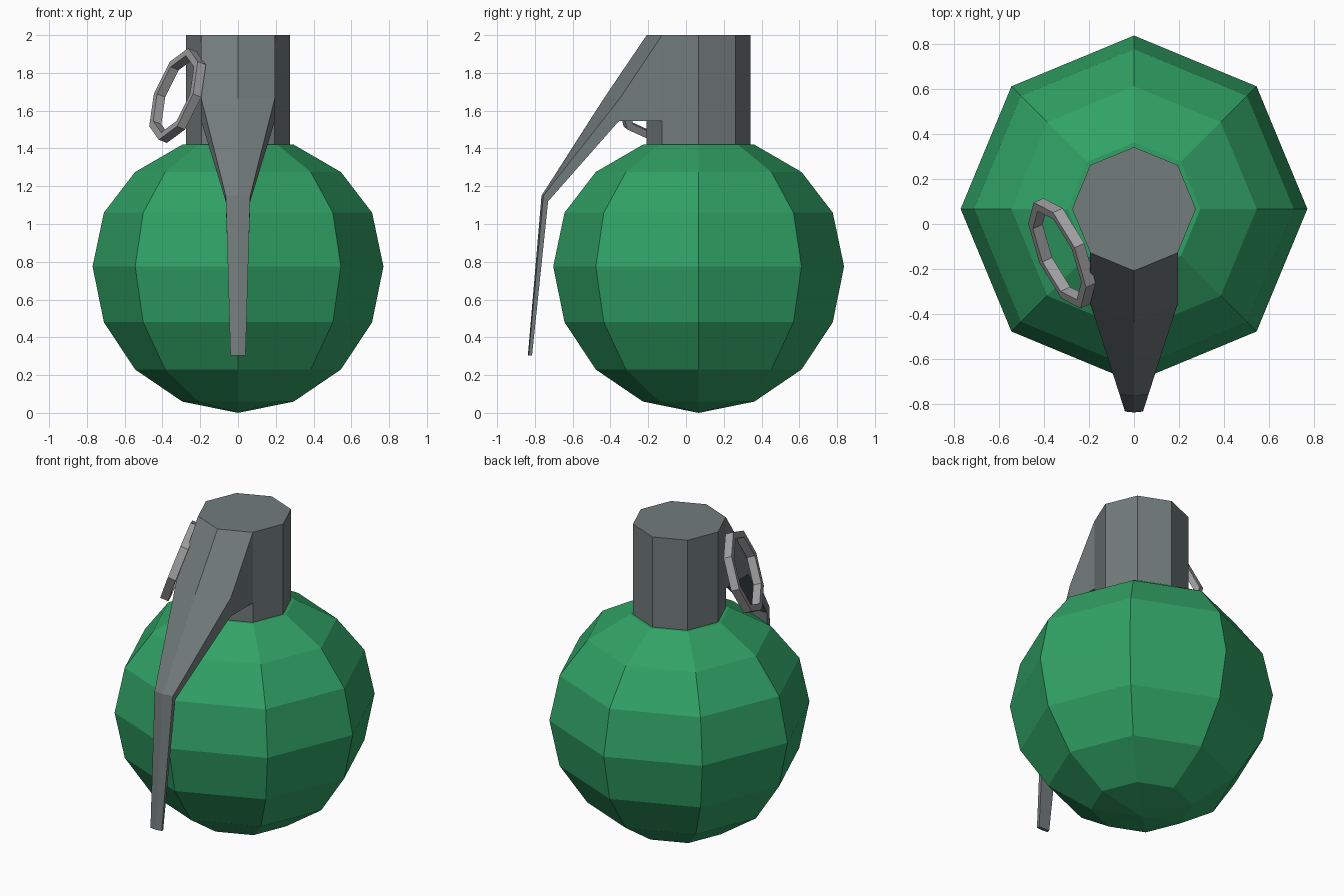
import bpy, bmesh
from math import cos, sin, pi
from mathutils import Matrix, Vector

if "Cube" in bpy.data.objects:
    bpy.data.objects.remove(bpy.data.objects["Cube"])

SIDES = 8
CENTRE_Y = 0.067


def material(name, rgb):
    m = bpy.data.materials.new(name)
    m.diffuse_color = (*rgb, 1)
    m.use_nodes = True
    m.node_tree.nodes["Principled BSDF"].inputs["Base Color"].default_value = m.diffuse_color
    return m


def finish(bm, name, mat):
    bmesh.ops.remove_doubles(bm, verts=bm.verts, dist=1e-4)
    bmesh.ops.recalc_face_normals(bm, faces=bm.faces)
    mesh = bpy.data.meshes.new(name)
    bm.to_mesh(mesh)
    bm.free()
    mesh.materials.append(mat)
    obj = bpy.data.objects.new(name, mesh)
    bpy.context.collection.objects.link(obj)
    return obj


def lathe(name, profile, mat, closed=False):
    """Turn a (radius, z) profile into an eight-sided solid."""
    bm = bmesh.new()
    verts = [bm.verts.new((r, 0, z)) for r, z in profile]
    pairs = list(zip(verts, verts[1:]))
    if closed:
        pairs.append((verts[-1], verts[0]))
    edges = [bm.edges.new(p) for p in pairs]
    bmesh.ops.spin(bm, geom=verts + edges, axis=(0, 0, 1), cent=(0, 0, 0),
                   angle=2 * pi, steps=SIDES, use_merge=True)
    return finish(bm, name, mat)


green = material("green_paint", (0.03, 0.36, 0.13))
dark = material("dark_metal", (0.17, 0.20, 0.20))
light = material("light_metal", (0.36, 0.36, 0.37))

# Faceted round body
body = lathe("body", [(0, 0), (0.295, 0.06), (0.545, 0.23), (0.71, 0.48),
                      (0.77, 0.775), (0.71, 1.06), (0.545, 1.275),
                      (0.295, 1.42), (0, 1.42)], green)
body.location.y = CENTRE_Y

# Neck
neck = lathe("neck", [(0, 1.40), (0.275, 1.40), (0.275, 2.0), (0, 2.0)], dark)
neck.location.y = CENTRE_Y

# Safety lever: rows of half width, side y, middle y, z
front = [(0.195, -0.127, -0.208, 2.0), (0.195, -0.35, -0.435, 1.665),
         (0.065, -0.755, -0.765, 1.15), (0.04, -0.833, -0.837, 0.305)]
back = [(0.195, -0.127, -0.208, 1.545), (0.195, -0.355, -0.355, 1.545),
        (0.065, -0.73, -0.73, 1.12), (0.038, -0.815, -0.815, 0.305)]
bm = bmesh.new()


def rows(table):
    return [[bm.verts.new(p) for p in ((-w, ys, z), (0, ym, z), (w, ys, z))]
            for w, ys, ym, z in table]


f, b = rows(front), rows(back)
loop = f + b[::-1]
for r0, r1 in zip(loop, loop[1:]):
    for i in (0, 1):
        bm.faces.new((r0[i], r0[i + 1], r1[i + 1], r1[i]))
for k in range(3):
    for i in (0, 2):
        bm.faces.new((f[k][i], f[k + 1][i], b[k + 1][i], b[k][i]))
finish(bm, "safety_lever", dark)

# Tilted pull ring
ring = lathe("pull_ring", [(0.215, -0.025), (0.257, -0.025),
                           (0.257, 0.025), (0.215, 0.025)], light, closed=True)
n = Vector((-0.86, -0.38, 0.33)).normalized()
u = (Vector((0, 0, 1)) - n * n.z).normalized()
w = n.cross(u)
ring.matrix_world = (Matrix.Translation((-0.32, -0.13, 1.68))
                     @ Matrix((u, w, n)).transposed().to_4x4())
